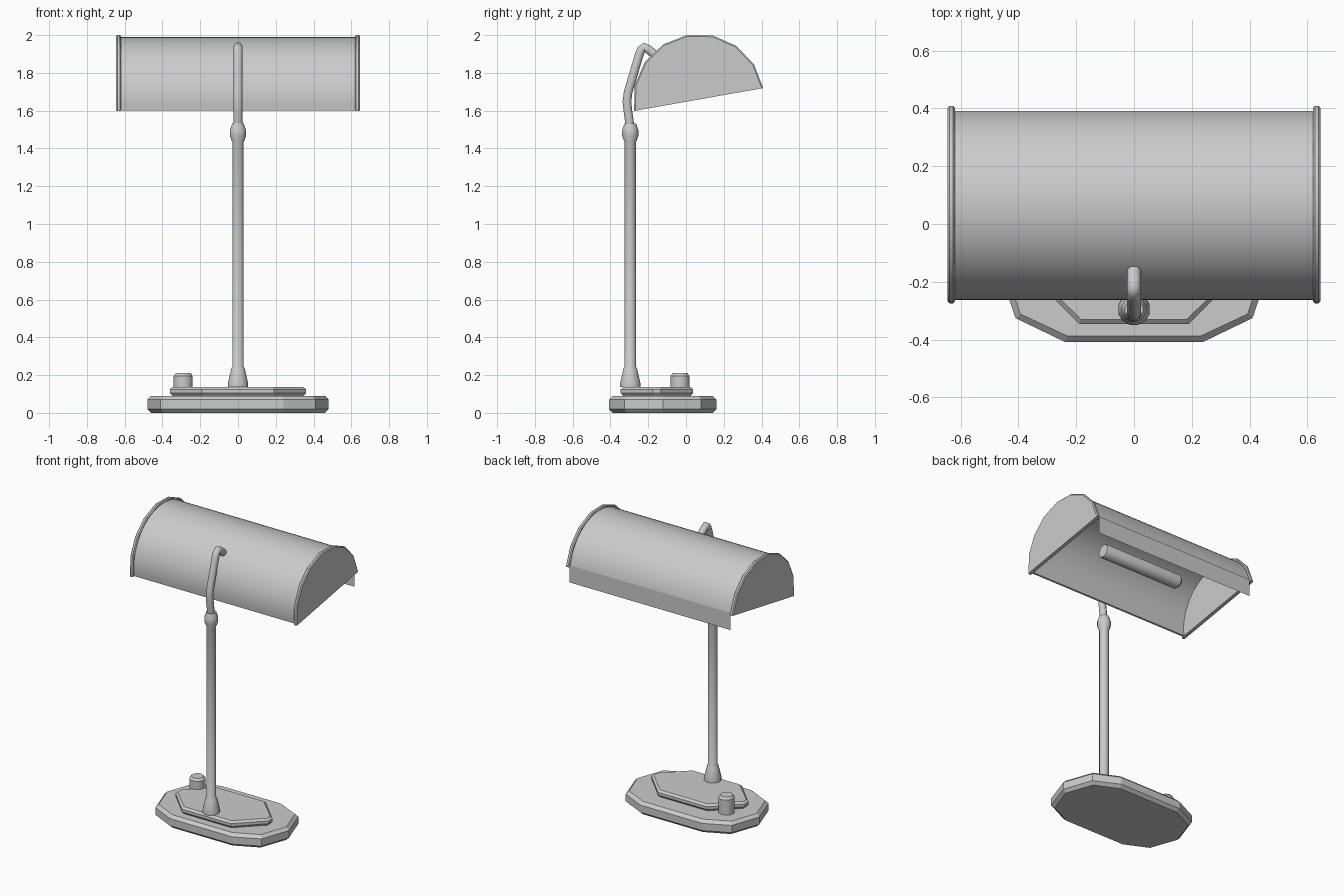
import bpy, bmesh, math
from math import sin, cos, pi, radians
from mathutils import Vector

if "Cube" in bpy.data.objects:
    bpy.data.objects.remove(bpy.data.objects["Cube"])

grey = bpy.data.materials.new("plain_grey")
grey.diffuse_color = (0.6, 0.6, 0.6, 1)
grey.use_nodes = True
grey.node_tree.nodes["Principled BSDF"].inputs["Base Color"].default_value = grey.diffuse_color


def finish(name, bm, smooth=None):
    bmesh.ops.recalc_face_normals(bm, faces=bm.faces)
    me = bpy.data.meshes.new(name)
    bm.to_mesh(me)
    bm.free()
    me.materials.append(grey)
    ob = bpy.data.objects.new(name, me)
    bpy.context.collection.objects.link(ob)
    if smooth:
        bpy.ops.object.select_all(action='DESELECT')
        ob.select_set(True)
        bpy.context.view_layer.objects.active = ob
        bpy.ops.object.shade_smooth_by_angle(angle=radians(smooth))
    return ob


def loft(name, rings, smooth=None):
    """Skin a list of closed rings and cap both ends."""
    bm = bmesh.new()
    vs = [[bm.verts.new(p) for p in r] for r in rings]
    n = len(rings[0])
    for a, b in zip(vs, vs[1:]):
        for i in range(n):
            j = (i + 1) % n
            bm.faces.new((a[i], a[j], b[j], b[i]))
    bm.faces.new(vs[0])
    bm.faces.new(vs[-1])
    return finish(name, bm, smooth)


def lathe(name, x, y, profile, sides, smooth=35):
    return loft(name, [[(x + r * cos(2 * pi * (i + .5) / sides),
                         y + r * sin(2 * pi * (i + .5) / sides), z)
                        for i in range(sides)] for r, z in profile], smooth)


def slab(name, quarter, cy, levels):
    """Plate from one quarter outline, mirrored; levels are (inset, z)."""
    pts = list(quarter)
    pts += [(-x, y) for x, y in reversed(quarter) if x > 0]
    pts += [(x, -y) for x, y in reversed(pts) if y > 0]
    hx = max(p[0] for p in pts)
    hy = max(p[1] for p in pts)
    return loft(name, [[(x * (1 - i / hx), cy + y * (1 - i / hy), z) for x, y in pts]
                       for i, z in levels])


# stepped foot
slab("base_plate", [(.48, 0), (.41, .203), (.24, .285)], -.123,
     [(.02, 0), (0, .02), (0, .07), (.02, .09)])
slab("base_step", [(.36, .02), (.19, .192)], -.154,
     [(.015, .088), (0, .105), (0, .125), (.015, .138)])

# switch knob
lathe("switch_knob", -.29, -.032,
      [(.052, .088), (.052, .195), (.040, .211)], 12)

# post with flared foot and collar
lathe("post", 0, -.295,
      [(.056, .137), (.056, .155), (.037, .235), (.031, .245), (.031, 1.432),
       (.044, 1.465), (.044, 1.497), (.032, 1.532)], 12)

# bent arm holding the shade
path = [Vector((0, y, z)) for y, z in
        [(-.295, 1.51), (-.308, 1.60), (-.313, 1.65), (-.306, 1.70),
         (-.248, 1.895), (-.236, 1.925), (-.221, 1.937), (-.203, 1.927), (-.155, 1.888)]]
rings = []
for k, p in enumerate(path):
    t = (path[min(k + 1, len(path) - 1)] - path[max(k - 1, 0)]).normalized()
    side = Vector((1, 0, 0))
    up = t.cross(side)
    rings.append([p + .024 * (cos(a) * side + sin(a) * up)
                  for a in (2 * pi * i / 10 for i in range(10))])
loft("arm", rings, 50)

# shade: half tube tilted by ten degrees
CY, CZ, TILT = .067, 1.659, radians(10)


def arc(x, r, n):
    return [(x, CY + r * cos(TILT + pi * i / n), CZ + r * sin(TILT + pi * i / n))
            for i in range(n + 1)]


loft("shade_shell", [arc(x, .33, 32) + arc(x, .318, 32)[::-1] for x in (-.622, .622)], 30)

# end caps with rounded rims
for s, label in ((-1, "left"), (1, "right")):
    loft("shade_cap_" + label,
         [arc(s * x, r, 8) for x, r in
          ((.62, .340), (.626, .347), (.639, .347), (.645, .340))], 30)

# thin flap hanging from the rear edge of the shade
bm = bmesh.new()
bm.faces.new([bm.verts.new(p) for p in
              ((.62, .396, 1.73), (-.62, .396, 1.73), (-.62, .396, 1.61), (.62, .396, 1.61))])
finish("shade_flap", bm)

# tube bulb under the shade
loft("bulb", [[(x, .067 + r * cos(2 * pi * i / 16), 1.74 + r * sin(2 * pi * i / 16))
               for i in range(16)]
              for x, r in ((-.31, .035), (-.295, .047), (.295, .047), (.31, .042))], 35)
